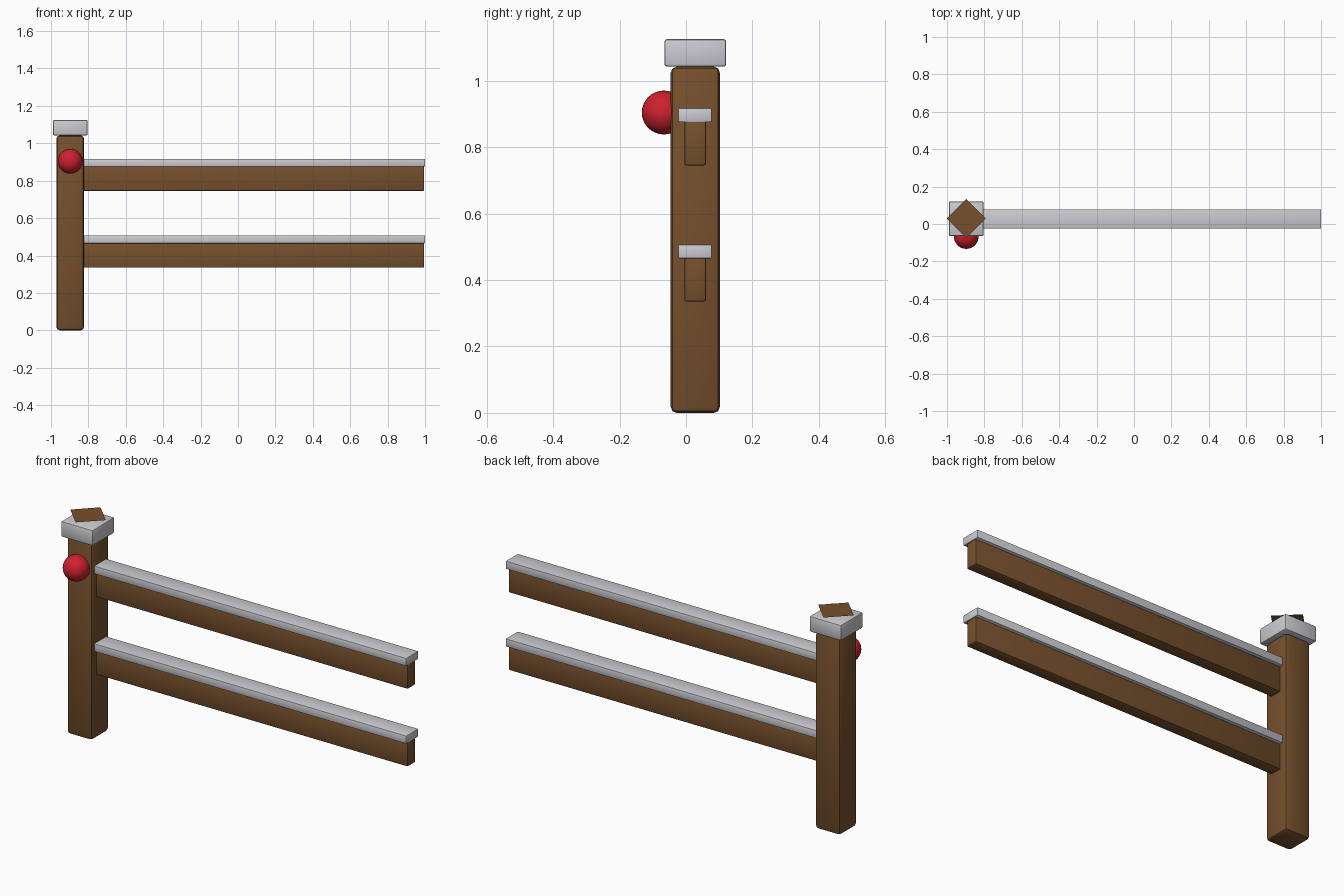
import bpy
import math

if "Cube" in bpy.data.objects:
    bpy.data.objects.remove(bpy.data.objects["Cube"], do_unlink=True)


def material(name, rgb):
    mat = bpy.data.materials.new(name)
    mat.use_nodes = True
    mat.diffuse_color = (*rgb, 1)
    mat.node_tree.nodes["Principled BSDF"].inputs["Base Color"].default_value = (*rgb, 1)
    return mat


WOOD = material("brown wood", (0.18, 0.08, 0.026))
METAL = material("pale grey metal", (0.60, 0.60, 0.64))
RED = material("red lamp", (0.62, 0.015, 0.028))


def finish(name, mat):
    obj = bpy.context.object
    obj.name = name
    obj.data.materials.append(mat)
    return obj


def block(name, mat, x, y, z, bevel):
    """Rounded box spanning the given (low, high) ranges."""
    spans = (x, y, z)
    bpy.ops.mesh.primitive_cube_add(size=1, location=[(a + b) / 2 for a, b in spans])
    obj = finish(name, mat)
    obj.scale = [b - a for a, b in spans]
    bpy.ops.object.transform_apply(location=False, rotation=False, scale=True)
    mod = obj.modifiers.new("rounded edges", "BEVEL")
    mod.width = bevel
    mod.segments = 2
    bpy.ops.object.modifier_apply(modifier=mod.name)
    bpy.ops.object.shade_smooth_by_angle(angle=math.radians(30))
    return obj


POST_X, POST_Y = -0.897, 0.028

# Post and its cap
block("post", WOOD, (-0.971, -0.823), (-0.046, 0.102), (0, 1.042), 0.018)
block("post_cap", METAL, (-0.99, -0.804), (-0.065, 0.121), (1.042, 1.125), 0.008)

# Flat diamond plate hovering just above the cap
bpy.ops.mesh.primitive_plane_add(size=0.147, location=(POST_X, POST_Y + 0.002, 1.147),
                                 rotation=(0, 0, math.radians(45)))
finish("top_plate", WOOD)

# Two rails, each with a metal strip along the top
for label, z in (("lower", 0.335), ("upper", 0.745)):
    block(label + "_rail", WOOD, (POST_X, 0.995), (-0.005, 0.06), (z, z + 0.135), 0.006)
    block(label + "_rail_strip", METAL, (POST_X, 1), (-0.024, 0.078), (z + 0.13, z + 0.172), 0.004)

# Lamp on the front of the post
bpy.ops.mesh.primitive_uv_sphere_add(segments=32, ring_count=16, radius=0.066,
                                     location=(POST_X, -0.067, 0.904))
finish("lamp", RED)
bpy.ops.object.shade_smooth()
